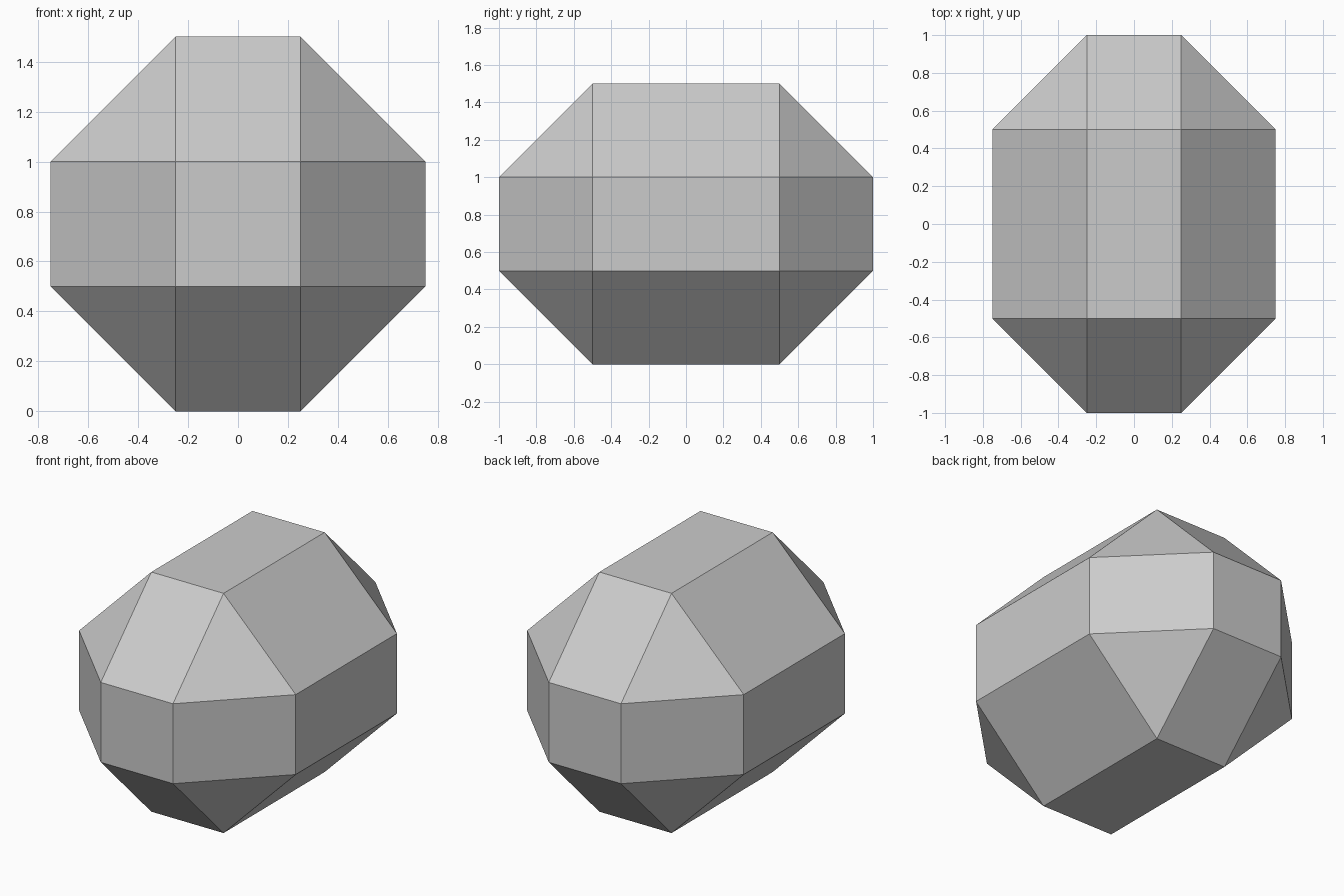
import bpy

# Remove the default object
cube = bpy.data.objects.get("Cube")
if cube:
    bpy.data.objects.remove(cube, do_unlink=True)

# Plain grey material
grey = bpy.data.materials.new("light_grey")
grey.use_nodes = True
colour = (0.6, 0.6, 0.6, 1.0)
grey.diffuse_color = colour
grey.node_tree.nodes["Principled BSDF"].inputs["Base Color"].default_value = colour

# Block with every edge cut at 45 degrees, leaving triangular corners
bpy.ops.mesh.primitive_cube_add(size=1, location=(0, 0, 0.75))
block = bpy.context.object
block.name = "chamfered_block"
block.scale = (1.5, 2.0, 1.5)
bpy.ops.object.transform_apply(location=False, rotation=False, scale=True)
block.data.materials.append(grey)

chamfer = block.modifiers.new("chamfer", "BEVEL")
chamfer.offset_type = "OFFSET"
chamfer.width = 0.5
chamfer.segments = 1
chamfer.limit_method = "NONE"
bpy.ops.object.modifier_apply(modifier=chamfer.name)
bpy.ops.object.shade_flat()
